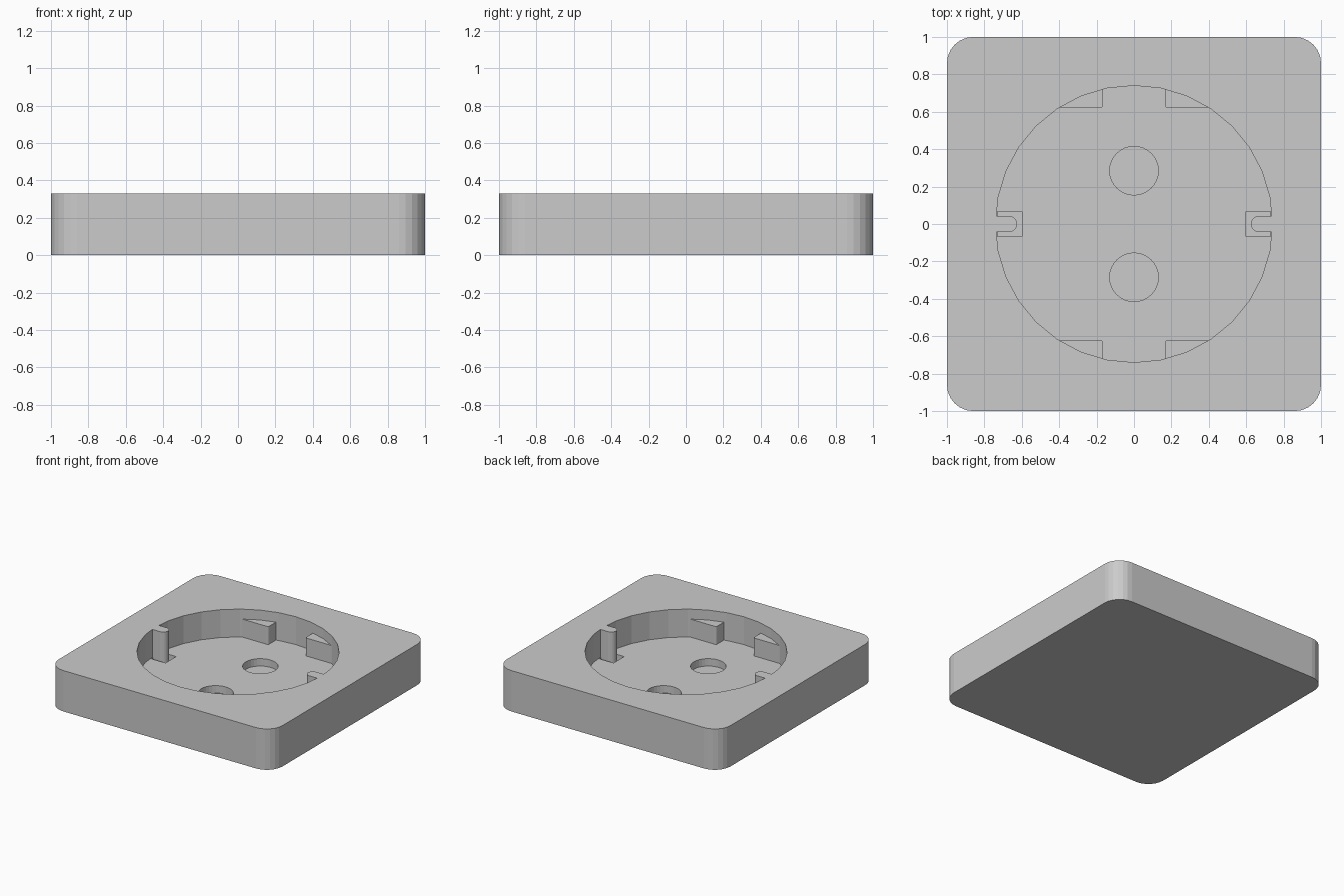
import bpy, bmesh
from math import cos, sin, pi, radians

if "Cube" in bpy.data.objects:
    bpy.data.objects.remove(bpy.data.objects["Cube"])

TOP, FLOOR, TAB_TOP, POCKET = 0.33, 0.105, 0.25, 0.045


def prism(name, pts, z0, z1):
    """Extrude a counter-clockwise outline from z0 to z1."""
    bm = bmesh.new()
    face = bm.faces.new([bm.verts.new((x, y, z0)) for x, y in pts])
    ext = bmesh.ops.extrude_face_region(bm, geom=[face])["geom"]
    for v in ext:
        if isinstance(v, bmesh.types.BMVert):
            v.co.z = z1
    bmesh.ops.recalc_face_normals(bm, faces=bm.faces)
    mesh = bpy.data.meshes.new(name)
    bm.to_mesh(mesh)
    bm.free()
    ob = bpy.data.objects.new(name, mesh)
    bpy.context.collection.objects.link(ob)
    return ob


def arc(cx, cy, r, a0, a1, n):
    return [(cx + r * cos(radians(a0 + (a1 - a0) * i / n)),
             cy + r * sin(radians(a0 + (a1 - a0) * i / n))) for i in range(n + 1)]


def circle(cx, cy, r, n=32):
    return arc(cx, cy, r, 0, 360, n)[:-1]


def combine(target, tool, operation):
    """Apply a boolean and discard the tool."""
    mod = target.modifiers.new("bool", "BOOLEAN")
    mod.operation, mod.object, mod.solver = operation, tool, "EXACT"
    bpy.context.view_layer.objects.active = target
    bpy.ops.object.modifier_apply(modifier=mod.name)
    bpy.data.objects.remove(tool)


# Square plate with rounded corners
R = 0.14
outline = []
for i, (sx, sy) in enumerate([(1, 1), (-1, 1), (-1, -1), (1, -1)]):
    outline += arc(sx * (1 - R), sy * (1 - R), R, i * 90, i * 90 + 90, 6)
plate = prism("socket_plate", outline, 0, TOP)

# Negative shape of the round recess
recess = prism("recess_cutter", circle(0, 0, 0.74), FLOOR, 0.5)

# Pin holes and the slots below the earth clips
for s in (1, -1):
    combine(recess, prism("pin_hole", circle(0, s * 0.285, 0.13), POCKET, 0.2), "UNION")
    slot = [(s * x, y) for x, y in [(0.6, -0.068), (0.73, -0.068), (0.73, 0.068), (0.6, 0.068)]]
    combine(recess, prism("clip_slot", slot, POCKET, 0.2), "UNION")

# Earth clips left standing, flush with the plate
for s in (1, -1):
    clip = [(s * x, y) for x, y in
            [(0.8, -0.042), (0.8, 0.042)] + arc(0.667, 0, 0.042, 90, 270, 8)]
    combine(recess, prism("earth_clip", clip, 0, 0.6), "DIFFERENCE")

# Four guide ledges against the recess wall
for sx in (1, -1):
    for sy in (1, -1):
        ledge = [(sx * x, sy * y) for x, y in
                 [(0.6, 0.622), (0.6, 0.8), (0.165, 0.8)] + arc(0.18, 0.637, 0.015, 180, 270, 3)]
        combine(recess, prism("guide_ledge", ledge, 0, TAB_TOP), "DIFFERENCE")

combine(plate, recess, "DIFFERENCE")
